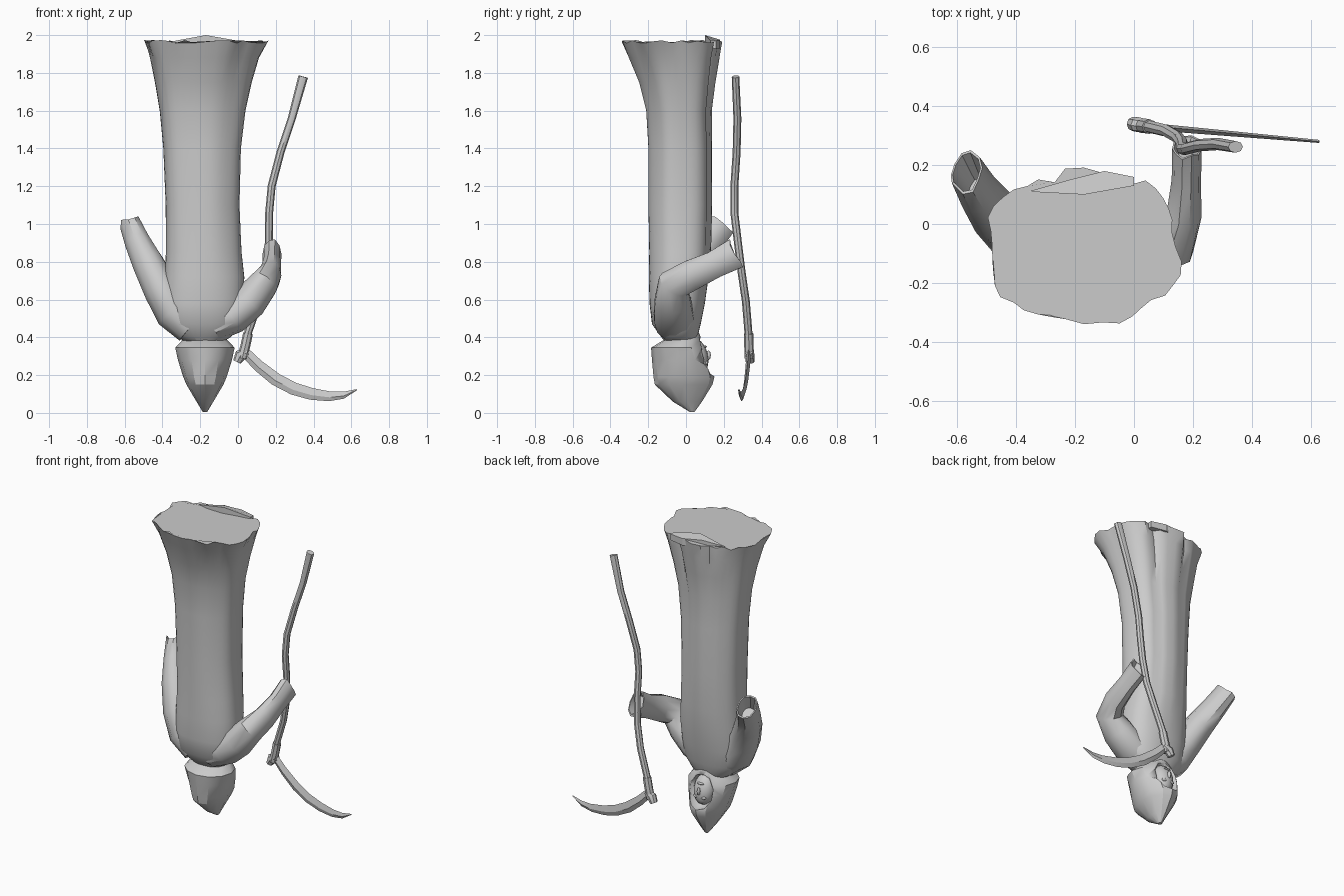
import bpy, bmesh, math, random
from mathutils import Vector

if "Cube" in bpy.data.objects:
    bpy.data.objects.remove(bpy.data.objects["Cube"])

random.seed(4)


def make(name, verts, faces, angle=40):
    me = bpy.data.meshes.new(name)
    me.from_pydata([tuple(v) for v in verts], [], faces)
    bm = bmesh.new()
    bm.from_mesh(me)
    bmesh.ops.recalc_face_normals(bm, faces=bm.faces)
    bm.to_mesh(me)
    bm.free()
    ob = bpy.data.objects.new(name, me)
    bpy.context.collection.objects.link(ob)
    smooth(ob, angle)
    return ob


def smooth(ob, angle=40):
    bpy.ops.object.select_all(action='DESELECT')
    ob.select_set(True)
    bpy.context.view_layer.objects.active = ob
    bpy.ops.object.shade_smooth_by_angle(angle=math.radians(angle))


def skin(name, rings, angle=40):
    """Bridge equal-sized rings and cap both ends."""
    n = len(rings[0])
    verts = [v for r in rings for v in r]
    faces = [(i*n + j, i*n + (j+1) % n, (i+1)*n + (j+1) % n, (i+1)*n + j)
             for i in range(len(rings)-1) for j in range(n)]
    faces += [tuple(range(n)), tuple(range(len(verts)-n, len(verts)))]
    return make(name, verts, faces, angle)


def tube(name, pts, radii, n=8, cuff=0.0, ragged=0.0, angle=40):
    """Sweep an elliptical section along a path; cuff > 0 hollows the far end."""
    pts = [Vector(p) for p in pts]
    rings = []
    for i, (p, (ru, rv)) in enumerate(zip(pts, radii)):
        t = (pts[min(i+1, len(pts)-1)] - pts[max(i-1, 0)]).normalized()
        u = Vector((1, 0, 0))
        u = (u - u.dot(t)*t).normalized()
        v = t.cross(u)
        ring = [p + u*ru*math.cos(2*math.pi*k/n) + v*rv*math.sin(2*math.pi*k/n)
                for k in range(n)]
        if cuff and i == len(pts)-1:
            ring = [q + t*random.uniform(-ragged, ragged) for q in ring]
        rings.append(ring)
    if cuff:
        c = pts[-1]
        rings.append([c + (q-c)*0.88 for q in rings[-1]])
        rings.append([c + (q-c)*0.7 - t*cuff for q in rings[-1]])
    return skin(name, rings, angle)


# Robe: z, x min, x max, y min, y max, fold depth
sections = [(.36, -.25, -.11, -.10, .04, 0), (.40, -.32, -.04, -.13, .06, 0),
            (.47, -.385, .02, -.18, .078, 0), (.58, -.395, .03, -.193, .10, 0),
            (.72, -.39, .035, -.197, .12, .01), (.85, -.385, .022, -.195, .133, .02),
            (1.1, -.387, .012, -.20, .14, .03), (1.4, -.40, .02, -.20, .14, .035),
            (1.6, -.42, .045, -.212, .138, .04), (1.75, -.447, .08, -.25, .158, .05),
            (1.88, -.475, .12, -.305, .18, .06), (1.965, -.505, .165, -.345, .195, .07)]
N = 40
jag = [random.uniform(-1, 1) for _ in range(N)]
rings = []
for z, x0, x1, y0, y1, fold in sections:
    ring = []
    hem = z > 1.95
    for k in range(N):
        a = 2*math.pi*k/N
        c, s = math.cos(a), math.sin(a)
        f = 1 - fold*(.5 + .5*math.sin(6*a + .6))
        if k in (7, 12):                      # front closure grooves
            f -= 1.8*fold
        if hem:
            f += .035*jag[k]
        px = math.copysign(abs(c)**.88, c)
        py = math.copysign(abs(s)**.88, s)
        ring.append(((x0+x1)/2 + (x1-x0)/2*px*f, (y0+y1)/2 + (y1-y0)/2*py*f,
                     z + (.01*jag[(k*7) % N] if hem else 0)))
    rings.append(ring)
skin("robe", rings, 45)

# Overlapping fold of cloth at the hem
fold_top = [(-.36, .11, 1.965), (-.17, .10, 2.0), (.0, .13, 1.97),
            (.0, .16, 1.97), (-.1, .18, 1.975), (-.22, .15, 1.985)]
skin("hem_fold", [[(x, y, 1.93) for x, y, z in fold_top], fold_top], 20)

# Sleeves
tube("hanging_sleeve",
     [(-.25, -.06, .45), (-.34, -.055, .53), (-.405, -.03, .65), (-.475, .035, .79),
      (-.53, .11, .9), (-.57, .18, .995)],
     [(.09, .10), (.10, .115), (.095, .11), (.085, .095), (.07, .085), (.058, .085)],
     10, cuff=.12, ragged=.02)
tube("raised_sleeve",
     [(-.13, -.06, .455), (-.03, -.065, .51), (.06, -.07, .59), (.135, -.065, .68),
      (.17, .03, .73), (.178, .15, .785), (.18, .265, .845)],
     [(.08, .10), (.095, .11), (.095, .10), (.08, .09), (.06, .085), (.05, .075), (.05, .085)],
     10, cuff=.05, ragged=.018)

# Hood: z, half width, y min, y max
hood_rows = [(.005, .012, .02, .045), (.06, .045, -.07, .085), (.15, .098, -.165, .14),
             (.19, .115, -.172, .15), (.28, .143, -.18, .125), (.345, .157, -.185, .10),
             (.385, .12, -.12, .085), (.425, .05, .02, .068)]
hood = skin("hood", [[(-.175 + w*math.cos(2*math.pi*k/12),
                       (a+b)/2 + (b-a)/2*math.sin(2*math.pi*k/12), z) for k in range(12)]
                     for z, w, a, b in hood_rows], 30)


def ball(name, loc, scale, seg=16, rot=0, angle=60):
    bpy.ops.mesh.primitive_uv_sphere_add(segments=seg, ring_count=seg//2, location=loc,
                                         rotation=(rot, 0, 0))
    ob = bpy.context.object
    ob.name = name
    ob.scale = scale
    smooth(ob, angle)
    return ob


# Face opening carved into the hood
cutter = ball("opening_cutter", (-.175, .13, .305), (.09, .13, .115), 10, .3)
cut = hood.modifiers.new("opening", 'BOOLEAN')
cut.operation = 'DIFFERENCE'
cut.object = cutter
cut.solver = 'EXACT'
cutter.hide_render = True
cutter.hide_set(True)

# Face, upside down inside the hood
ball("face", (-.175, .055, .30), (.068, .062, .098), rot=.25)
ball("nose", (-.175, .118, .305), (.011, .014, .026), 8)
ball("mouth", (-.175, .10, .35), (.026, .01, .007), 8)
for side, x in (("left", -.148), ("right", -.202)):
    ball(side + "_eye", (x, .106, .265), (.018, .012, .011), 10)

# Scythe handle
path = [(.345, .262, 1.78), (.285, .272, 1.56), (.225, .268, 1.38), (.178, .256, 1.2),
        (.165, .256, 1.06), (.163, .275, .9), (.148, .295, .74), (.11, .317, .59),
        (.055, .33, .43), (.025, .335, .31)]
tube("scythe_handle", path, [(.026, .02)] + [(.021, .021)]*9, 8)
tube("blade_collar", [(.053, .331, .42), (.04, .333, .36), (.022, .335, .29)],
     [(.026, .025)]*3, 8, angle=30)
tube("blade_mount", [(-.005, .34, .27), (.012, .338, .305), (.05, .333, .325)],
     [(.022, .024), (.032, .026), (.02, .022)], 8, angle=30)

# Curved blade: matching inner and outer edge points (x, z)
outer = [(.02, .30), (.09, .225), (.18, .15), (.28, .098), (.38, .07), (.48, .062),
         (.56, .075), (.63, .12)]
inner = [(.05, .345), (.125, .275), (.22, .205), (.31, .158), (.40, .13), (.49, .113),
         (.56, .112), (.628, .126)]
rings = []
for (ox, oz), (ix, iz) in zip(outer, inner):
    mx, mz = (ox*.6 + ix*.4), (oz*.6 + iz*.4)
    y = .336 - .088*mx
    h = .013*(1 - .6*mx/.63)
    rings.append([(ox, y, oz), (mx, y-h, mz), (ix, y, iz), (mx, y+h, mz)])
skin("blade", rings, 30)
